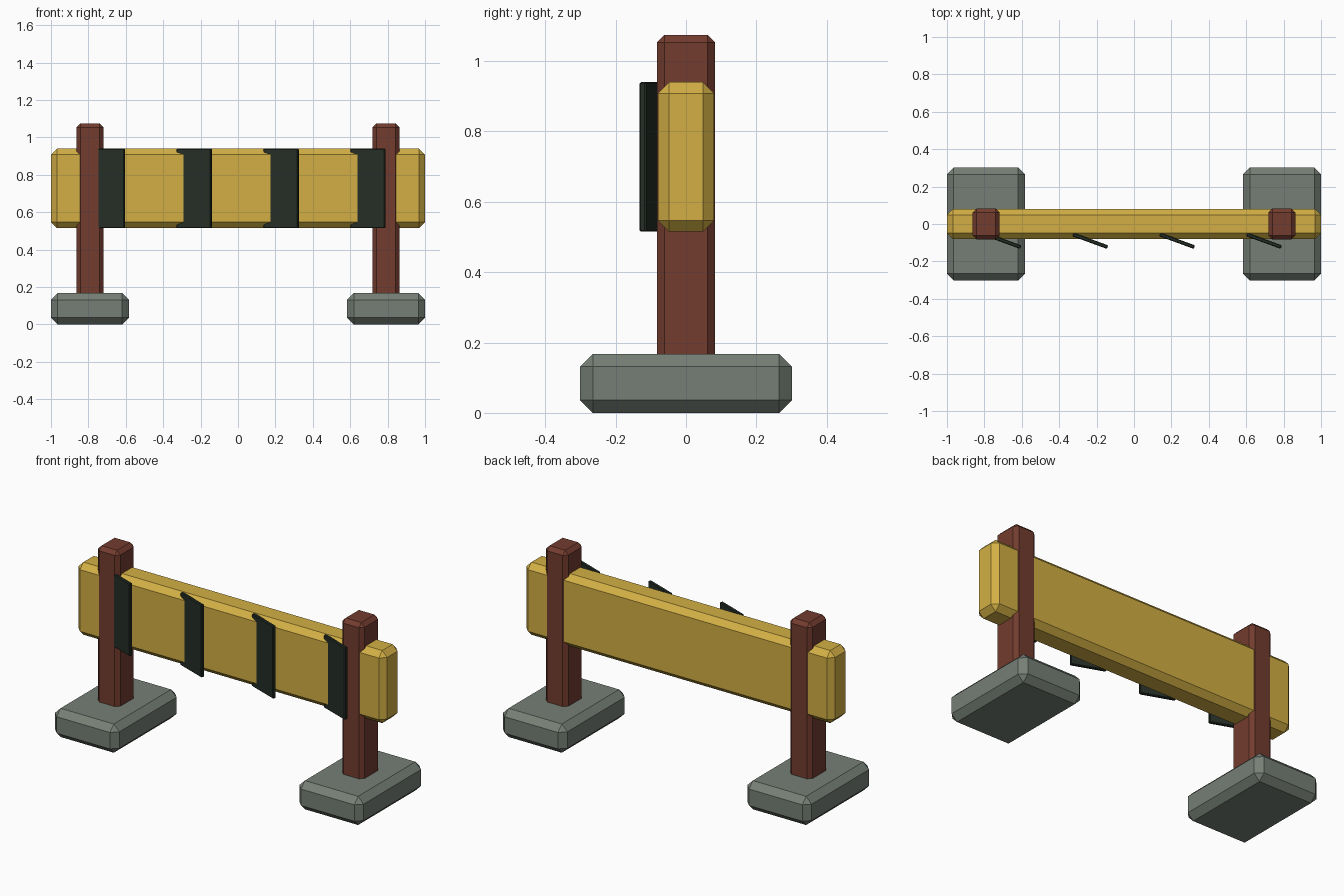
import bpy, bmesh, math

if "Cube" in bpy.data.objects:
    bpy.data.objects.remove(bpy.data.objects["Cube"])


def material(name, rgb):
    m = bpy.data.materials.new(name)
    lin = [((c / 255 + 0.055) / 1.055) ** 2.4 for c in rgb]
    m.diffuse_color = (*lin, 1)
    m.use_nodes = True
    m.node_tree.nodes["Principled BSDF"].inputs["Base Color"].default_value = m.diffuse_color
    return m


YELLOW = material("yellow_paint", (210, 175, 68))
BLACK = material("black_paint", (36, 46, 38))
BROWN = material("brown_wood", (115, 60, 47))
GREY = material("grey_stone", (118, 127, 118))


def chamfered_box(name, mat, centre, size, bevel, turn=0.0):
    """Box with single-segment chamfers on every edge."""
    bm = bmesh.new()
    bmesh.ops.create_cube(bm, size=1)
    bmesh.ops.scale(bm, vec=size, verts=bm.verts)
    bmesh.ops.bevel(bm, geom=bm.edges[:], offset=bevel, segments=1,
                    affect='EDGES', profile=0.5)
    mesh = bpy.data.meshes.new(name)
    bm.to_mesh(mesh)
    bm.free()
    mesh.materials.append(mat)
    ob = bpy.data.objects.new(name, mesh)
    ob.location = centre
    ob.rotation_euler.z = turn
    bpy.context.collection.objects.link(ob)
    return ob


# Feet and posts, one pair per side
for side, s in (("left", -1), ("right", 1)):
    chamfered_box(f"{side}_foot", GREY, (s * 0.7915, 0, 0.084),
                  (0.417, 0.602, 0.168), 0.036)
    chamfered_box(f"{side}_post", BROWN, (s * 0.791, 0, 0.5775),
                  (0.145, 0.166, 0.995), 0.022)

# Cross board
chamfered_box("board", YELLOW, (0, 0, 0.7275), (2.0, 0.16, 0.425), 0.032)

# Angled slats sunk into the front of the board
for i in range(4):
    chamfered_box(f"slat_{i + 1}", BLACK, (-0.698 + i * 0.4645, -0.09, 0.7275),
                  (0.196, 0.02, 0.425), 0.004, math.radians(-20))
